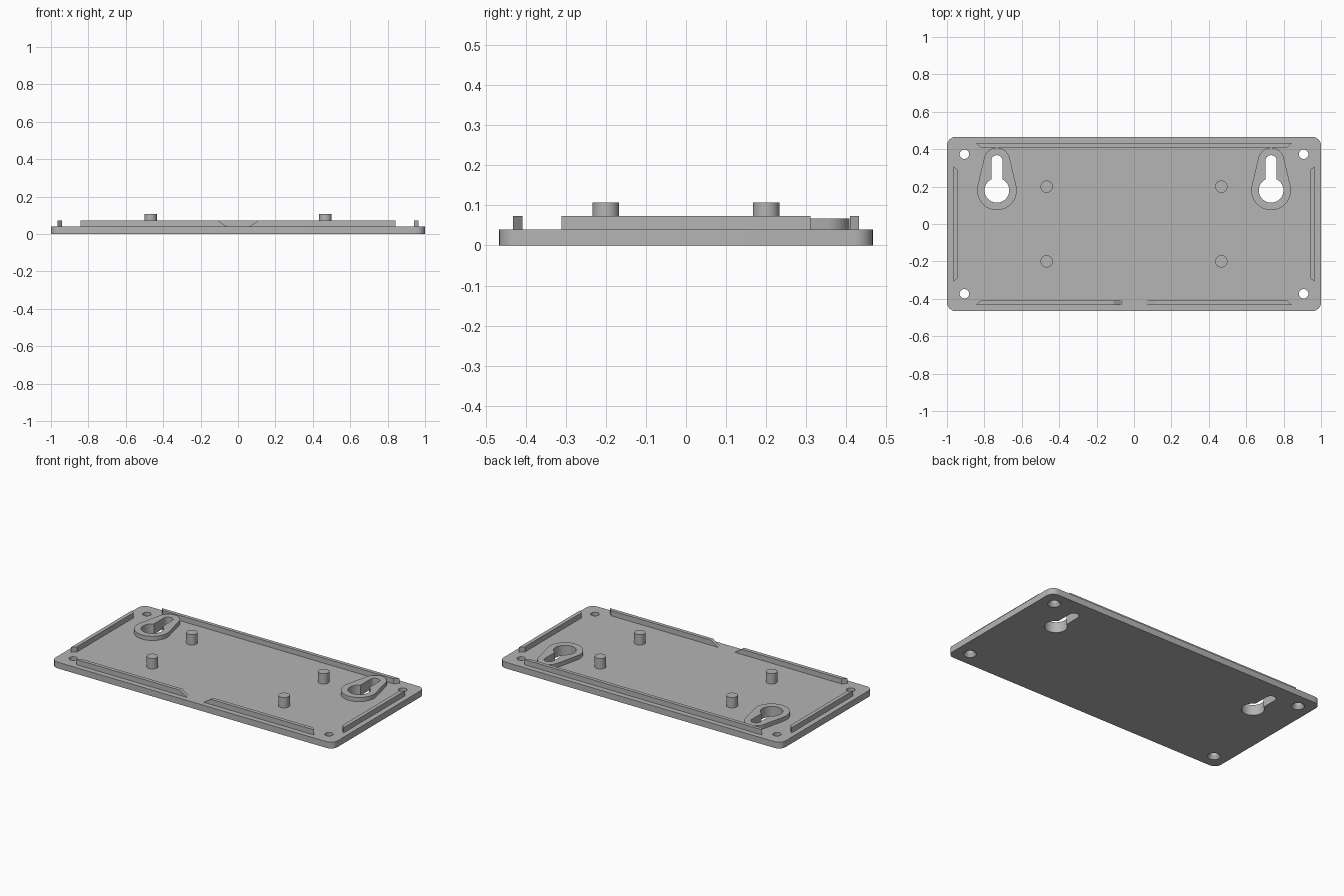
import bpy, bmesh, math

if "Cube" in bpy.data.objects:
    bpy.data.objects.remove(bpy.data.objects["Cube"])

T, RAIL, BOSS, PEG = 0.04, 0.073, 0.067, 0.107   # top heights of each part

grey = bpy.data.materials.new("plain_grey")
grey.diffuse_color = (0.46, 0.46, 0.46, 1)
grey.use_nodes = True
grey.node_tree.nodes["Principled BSDF"].inputs["Base Color"].default_value = grey.diffuse_color


def arc(cx, cy, r, a0, a1, n):
    return [(cx + r * math.cos(a0 + (a1 - a0) * i / n),
             cy + r * math.sin(a0 + (a1 - a0) * i / n)) for i in range(n + 1)]


def circle(cx, cy, r, n=32):
    return arc(cx, cy, r, 0, 2 * math.pi, n)[:-1]


def loft(name, sections):
    """Closed solid through (z, outline) sections with equal point counts."""
    bm = bmesh.new()
    rings = [[bm.verts.new((x, y, z)) for x, y in pts] for z, pts in sections]
    bm.faces.new(rings[0])
    bm.faces.new(rings[-1])
    n = len(rings[0])
    for lo, hi in zip(rings, rings[1:]):
        for i in range(n):
            j = (i + 1) % n
            bm.faces.new((lo[i], lo[j], hi[j], hi[i]))
    bmesh.ops.recalc_face_normals(bm, faces=bm.faces)
    me = bpy.data.meshes.new(name)
    bm.to_mesh(me)
    bm.free()
    me.materials.append(grey)
    ob = bpy.data.objects.new(name, me)
    bpy.context.collection.objects.link(ob)
    return ob


def prism(name, pts, z0, z1):
    return loft(name, [(z0, pts), (z1, pts)])


def cut(ob, cutters):
    bpy.context.view_layer.objects.active = ob
    for c in cutters:
        m = ob.modifiers.new("cut", 'BOOLEAN')
        m.operation, m.solver, m.object = 'DIFFERENCE', 'EXACT', c
        bpy.ops.object.modifier_apply(modifier=m.name)
        bpy.data.objects.remove(c)


def keyhole(cx):
    b = math.acos(0.03 / 0.066)
    pts = (arc(cx, 0.18, 0.066, math.pi - b, 2 * math.pi + b, 32)
           + arc(cx, 0.338, 0.03, 0, math.pi, 16))
    return prism("keyhole_cutter", pts, -0.05, 0.15)


def teardrop(cx):
    a = math.asin((0.106 - 0.07) / 0.158)
    return (arc(cx, 0.18, 0.106, math.pi - a, 2 * math.pi + a, 32)
            + arc(cx, 0.338, 0.07, a, math.pi - a, 20))


# Base plate with rounded corners
hx, hy, r = 1.0, 0.466, 0.047
outline = []
for k, (sx, sy) in enumerate([(1, 1), (-1, 1), (-1, -1), (1, -1)]):
    outline += arc(sx * (hx - r), sy * (hy - r), r,
                   k * math.pi / 2, (k + 1) * math.pi / 2, 8)
plate = prism("base_plate", outline, 0, T)

# Countersunk corner holes and keyhole slots
cutters = [keyhole(s * 0.733) for s in (-1, 1)]
for sx in (-1, 1):
    for sy in (-1, 1):
        x, y = sx * 0.907, sy * 0.373
        cutters.append(loft("screw_cutter", [
            (-0.01, circle(x, y, 0.0445)), (0.02, circle(x, y, 0.025)),
            (0.1, circle(x, y, 0.025))]))
cut(plate, cutters)
parts = [plate]

for s, side in ((-1, "left"), (1, "right")):
    # Raised keyhole surround
    boss = prism(f"keyhole_boss_{side}", teardrop(s * 0.733), T, BOSS)
    cut(boss, [keyhole(s * 0.733)])
    parts.append(boss)

    # Locating pegs
    for sy, end in ((-1, "front"), (1, "back")):
        parts.append(prism(f"peg_{end}_{side}", circle(s * 0.467, sy * 0.2, 0.033), T, PEG))

    # Side rail with mitred ends
    prism(f"side_rail_{side}", [(s * 0.966, -0.31), (s * 0.966, 0.31),
                                (s * 0.941, 0.287), (s * 0.941, -0.287)], T, RAIL)

    # Front rail half, sloping down towards the centre gap
    def half(gap):
        return [(s * 0.842, -0.432), (s * gap, -0.432),
                (s * gap, -0.408), (s * 0.818, -0.408)]
    loft(f"front_rail_{side}", [(T, half(0.06)), (RAIL, half(0.11))])

# Back rail with mitred ends
prism("back_rail", [(-0.842, 0.432), (0.842, 0.432),
                    (0.818, 0.409), (-0.818, 0.409)], T, RAIL)

# Smooth the round walls, keep the edges sharp
for ob in parts:
    bpy.ops.object.select_all(action='DESELECT')
    ob.select_set(True)
    bpy.context.view_layer.objects.active = ob
    bpy.ops.object.shade_smooth_by_angle(angle=math.radians(30))
